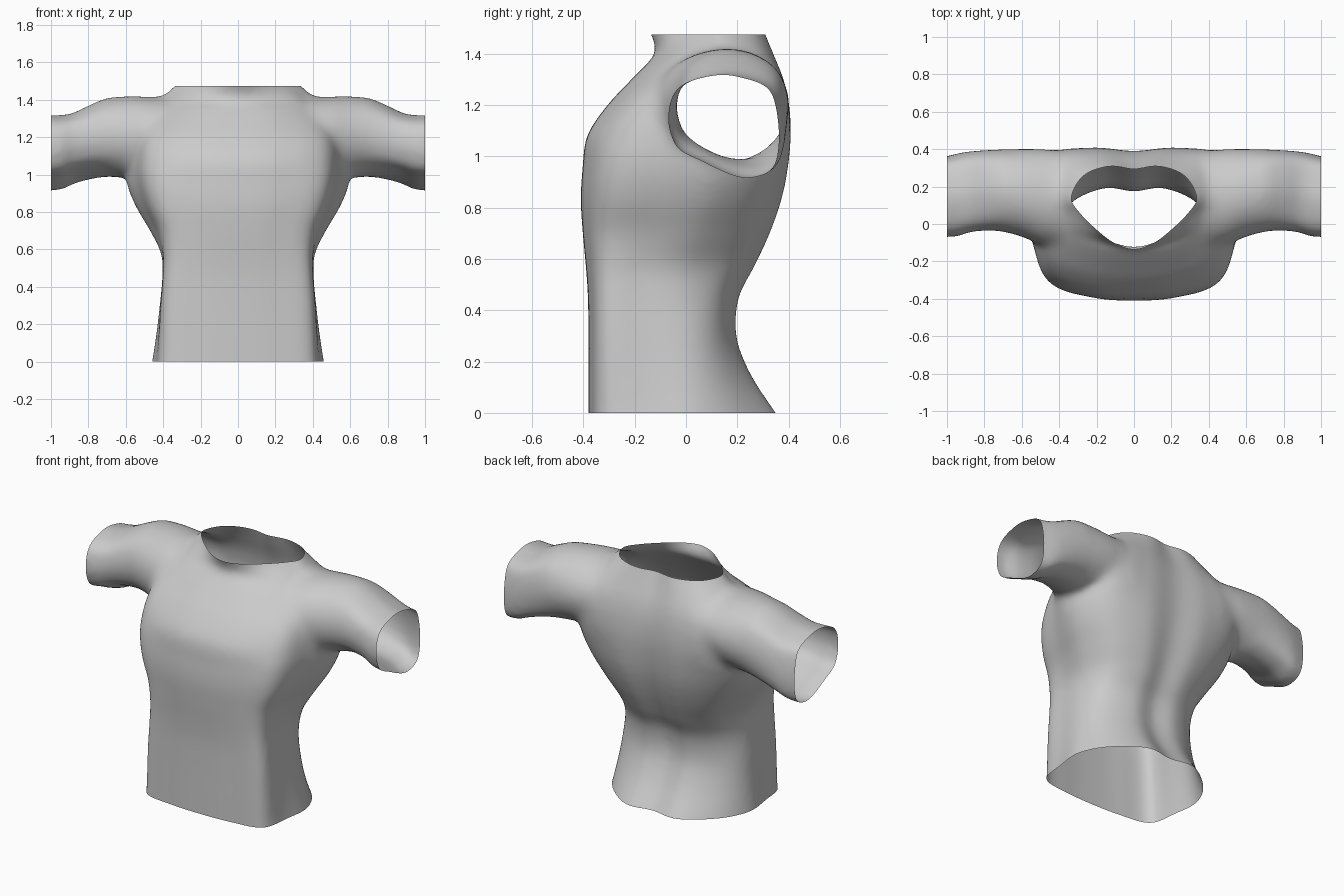
import bpy, bmesh
from math import atan2, cos, sin
from mathutils import Vector

if "Cube" in bpy.data.objects:
    bpy.data.objects.remove(bpy.data.objects["Cube"])


def catmull(pts, n, closed=False):
    """Sample a Catmull-Rom curve through equal-length tuples."""
    out, m = [], len(pts)
    for i in range(m if closed else m - 1):
        def p(k):
            return Vector(pts[k % m] if closed else pts[max(0, min(m - 1, k))])
        a, b, c, d = p(i - 1), p(i), p(i + 1), p(i + 2)
        for s in range(n):
            t = s / n
            out.append(0.5 * (2 * b + (c - a) * t + (2 * a - 5 * b + 4 * c - d) * t * t
                              + (3 * b - a - 3 * c + d) * t ** 3))
    if not closed:
        out.append(Vector(pts[-1]))
    return out


def loft(bm, rings):
    """Closed tube through rings of points."""
    vs = [[bm.verts.new(p) for p in r] for r in rings]
    n = len(vs[0])
    for a, b in zip(vs, vs[1:]):
        for i in range(n):
            bm.faces.new((a[i], a[(i + 1) % n], b[(i + 1) % n], b[i]))
    bm.faces.new(vs[0][::-1])
    bm.faces.new(vs[-1])


# Torso rows: height, half width, front y, back y, front corner x, front corner y, side y, back fullness
torso = [
    (-0.10, 0.475, -0.38, 0.41, 0.41, -0.33, 0.03, 0.55),
    (0.00, 0.455, -0.38, 0.345, 0.40, -0.33, 0.03, 0.55),
    (0.15, 0.43, -0.38, 0.25, 0.395, -0.33, 0.02, 0.58),
    (0.30, 0.41, -0.38, 0.195, 0.39, -0.33, 0.01, 0.62),
    (0.45, 0.395, -0.382, 0.205, 0.38, -0.33, 0.00, 0.66),
    (0.57, 0.402, -0.39, 0.265, 0.375, -0.33, 0.02, 0.68),
    (0.70, 0.468, -0.402, 0.325, 0.387, -0.33, 0.06, 0.70),
    (0.83, 0.545, -0.410, 0.37, 0.435, -0.32, 0.10, 0.70),
    (0.95, 0.592, -0.403, 0.395, 0.46, -0.305, 0.12, 0.74),
    (1.08, 0.605, -0.385, 0.408, 0.465, -0.27, 0.13, 0.82),
    (1.20, 0.58, -0.305, 0.402, 0.45, -0.20, 0.14, 0.86),
    (1.30, 0.53, -0.212, 0.38, 0.40, -0.11, 0.14, 0.84),
    (1.40, 0.43, -0.122, 0.34, 0.31, -0.03, 0.15, 0.74),
    (1.475, 0.337, -0.138, 0.31, 0.225, -0.005, 0.14, 0.70),
    (1.56, 0.25, -0.18, 0.28, 0.17, -0.02, 0.14, 0.70),
]


def torso_ring(r):
    z, w, f, b, cx, cy, sy, full = r
    half = [(0, f), (cx * 0.5, f + (0.3 if z > 1.38 else 0.18) * (cy - f)), (cx, cy),
            ((cx + w) / 2 + 0.014, (cy + sy) / 2), (w, sy),
            (w * 0.8, sy + full * (b - sy)), (w * 0.38, b), (0, b - 0.018)]
    pts = half + [(-x, y) for x, y in half[-2:0:-1]]
    return [(p.x, p.y, z) for p in catmull(pts, 6, True)]


# Sleeve: normalised cuff outline (y, z), and rows x, front y, back y, bottom z, top z
outline = [(-1, .16), (-.92, .6), (-.65, .86), (-.1, 1), (.3, .95), (.76, .78), (.93, .45),
           (1, -.25), (.88, -.82), (.42, -1), (0, -.87), (-.4, -.66), (-.8, -.45), (-.95, -.15)]
sleeve = [
    (0.20, -0.11, 0.38, 1.05, 1.40), (0.45, -0.12, 0.40, 1.00, 1.415),
    (0.58, -0.078, 0.404, 0.982, 1.422), (0.70, -0.042, 0.40, 0.982, 1.409),
    (0.80, -0.037, 0.395, 0.968, 1.368), (0.88, -0.045, 0.388, 0.948, 1.33),
    (0.94, -0.065, 0.378, 0.922, 1.318), (1.00, -0.07, 0.362, 0.913, 1.318),
    (1.08, -0.07, 0.35, 0.913, 1.318),
]


def sleeve_ring(r, side):
    """Round at the shoulder, cuff outline at the end."""
    x, y0, y1, z0, z1 = r
    t = max(0, min(1, (x - 0.6) / 0.3))
    ring = []
    for p in catmull(outline, 4, True):
        a = atan2(p.y, p.x)
        q = Vector((cos(a), sin(a))).lerp(p, t)
        ring.append((side * x, (y0 + y1 + q.x * (y1 - y0)) / 2, (z0 + z1 + q.y * (z1 - z0)) / 2))
    return ring


bm = bmesh.new()
loft(bm, [torso_ring(r) for r in catmull(torso, 5)])
for side in (1, -1):
    loft(bm, [sleeve_ring(r, side) for r in catmull(sleeve, 4)])
bmesh.ops.recalc_face_normals(bm, faces=bm.faces)
mesh = bpy.data.meshes.new("shirt")
bm.to_mesh(mesh)
bm.free()
shirt = bpy.data.objects.new("shirt", mesh)
bpy.context.collection.objects.link(shirt)
bpy.context.view_layer.objects.active = shirt
shirt.select_set(True)

# Fuse torso and sleeves into one skin
mod = shirt.modifiers.new("fuse", 'REMESH')
mod.mode = 'VOXEL'
mod.voxel_size = 0.016
bpy.ops.object.modifier_apply(modifier=mod.name)

# Soften the skin, with extra passes over the shoulder joins
bm = bmesh.new()
bm.from_mesh(shirt.data)
joins = [v for v in bm.verts if 0.36 < abs(v.co.x) < 0.68 and v.co.z > 1.02]
for verts, passes in ((joins, 18), (bm.verts[:], 7)):
    for _ in range(passes):
        bmesh.ops.smooth_vert(bm, verts=verts, factor=0.5,
                              use_axis_x=True, use_axis_y=True, use_axis_z=True)

# Cut the hem, neck and cuffs open
for co, no in (((0, 0, 0), (0, 0, -1)), ((0, 0, 1.475), (0, 0, 1)),
               ((1, 0, 0), (1, 0, 0)), ((-1, 0, 0), (-1, 0, 0))):
    bmesh.ops.bisect_plane(bm, geom=bm.verts[:] + bm.edges[:] + bm.faces[:], dist=1e-5,
                           plane_co=co, plane_no=no, clear_outer=True)
bm.to_mesh(shirt.data)
bm.free()
bpy.ops.object.shade_smooth()
